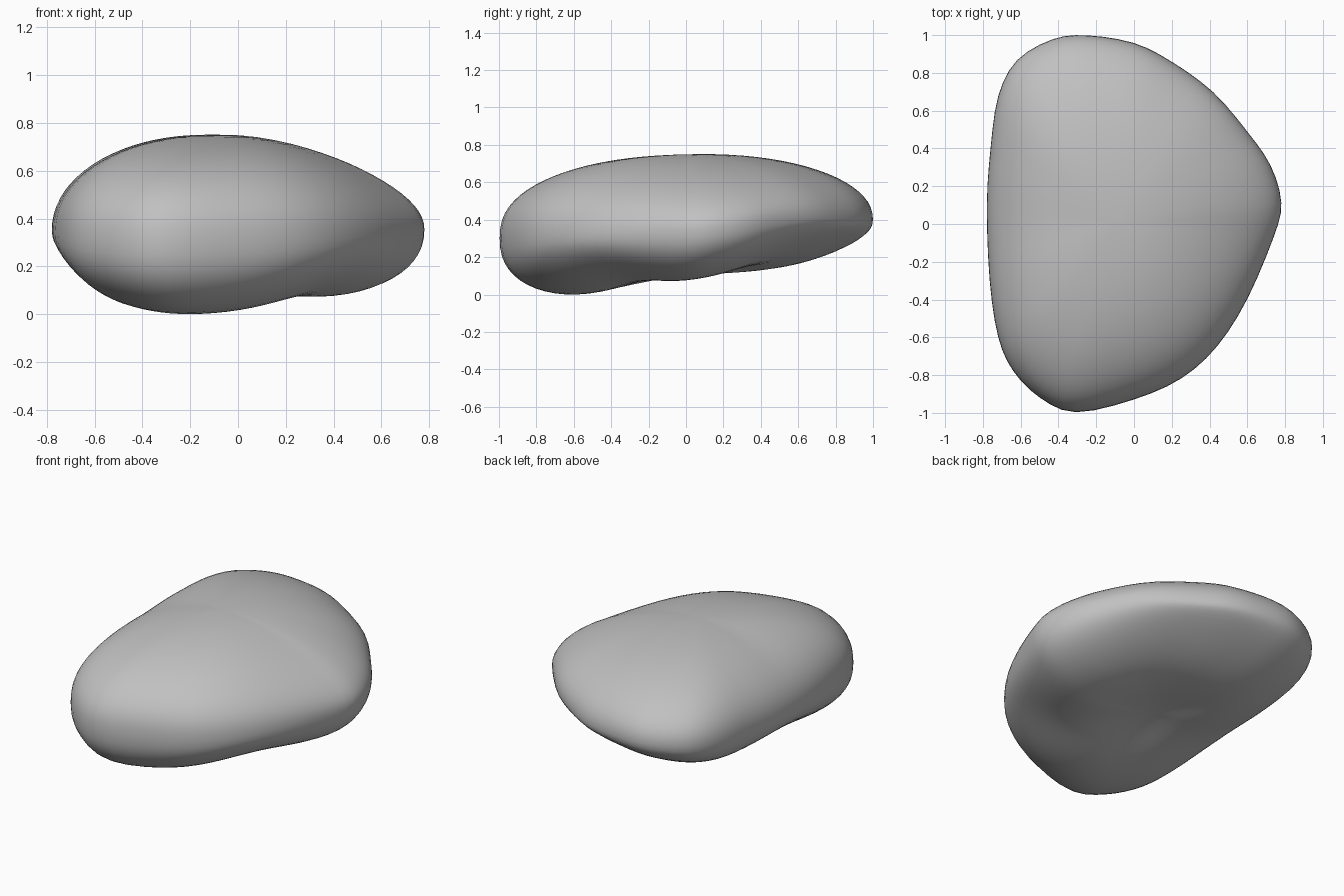
import bpy, bmesh, math
from mathutils import Vector

old = bpy.data.objects.get("Cube")
if old:
    bpy.data.objects.remove(old, do_unlink=True)

# Plan outline of the stone, counter-clockwise from the pointed side
OUTLINE = [(.782, .11), (.725, .31), (.6, .49), (.42, .7), (.2, .86), (0, .96),
           (-.25, 1), (-.43, .98), (-.62, .87), (-.72, .68), (-.76, .4),
           (-.78, .1), (-.765, -.3), (-.72, -.6), (-.64, -.78), (-.5, -.92),
           (-.31, -1), (0, -.93), (.25, -.82), (.44, -.65), (.6, -.4), (.74, -.07)]
CENTRE = Vector((-.1, 0))
STEPS, RINGS = 3, 40


def smooth_loop(points, steps):
    """Closed Catmull-Rom curve through the points."""
    pts = [Vector(p) for p in points]
    n, out = len(pts), []
    for i in range(n):
        a, b, c, d = (pts[(i + k) % n] for k in (-1, 0, 1, 2))
        for s in range(steps):
            t = s / steps
            out.append((2 * b + (c - a) * t + (2 * a - 5 * b + 4 * c - d) * t ** 2
                        + (3 * b - a - 3 * c + d) * t ** 3) / 2)
    return out


def stone_point(edge, lat):
    """Point on the stone at a latitude below an outline point."""
    rho = math.cos(lat)
    p = CENTRE + (edge - CENTRE) * rho
    ang = math.atan2(edge.y, edge.x - CENTRE.x)
    side = math.sin(ang)
    # widest level, lifted over the hollow at the back of the pointed side
    rim = .365 + .05 * edge.y + .035 * math.exp(-((ang - .75) / .35) ** 2)
    if lat >= 0:
        # domed top with a fuller shoulder at the front
        pole = .765 - .13 * max(p.x, 0) ** 1.5 + .02 * p.y - .03 * (p.y - .1) ** 2
        power = 2 + (.2 * side if side > 0 else -.5 * side)
    else:
        # underside resting on three rounded feet with hollows between
        lobes = (1 - math.cos(3 * (ang + .3 * min(side, 0) - math.radians(5)))) / 2
        pole = .03 + .14 * p.y + .12 * math.exp(-(rho / .45) ** 2) + .14 * lobes * rho ** 2
        power = 2.4
    rise = (1 - rho ** power) ** (1 / power)
    return Vector((p.x, p.y, rim + (pole - rim) * rise))


# Stone body: rings of latitude closed by a pole at each end
bm = bmesh.new()
loop = smooth_loop(OUTLINE, STEPS)
count = len(loop)
lats = [math.pi * (k / RINGS - .5) for k in range(1, RINGS)]
rings = [[bm.verts.new(stone_point(e, lat)) for e in loop] for lat in lats]
bottom = bm.verts.new(stone_point(loop[0], -math.pi / 2))
top = bm.verts.new(stone_point(loop[0], math.pi / 2))
for i in range(count):
    j = (i + 1) % count
    for lo, hi in zip(rings, rings[1:]):
        bm.faces.new((lo[i], lo[j], hi[j], hi[i]))
    bm.faces.new((bottom, rings[0][j], rings[0][i]))
    bm.faces.new((top, rings[-1][i], rings[-1][j]))
bmesh.ops.smooth_vert(bm, verts=bm.verts, factor=.5, use_axis_x=True,
                      use_axis_y=True, use_axis_z=True)
# Settle on the ground
low = min(v.co.z for v in bm.verts)
bmesh.ops.translate(bm, verts=bm.verts, vec=(0, 0, -low))
bmesh.ops.recalc_face_normals(bm, faces=bm.faces)
for f in bm.faces:
    f.smooth = True
mesh = bpy.data.meshes.new("stone")
bm.to_mesh(mesh)
bm.free()
stone = bpy.data.objects.new("stone", mesh)
bpy.context.collection.objects.link(stone)

# Plain grey stone colour
grey = bpy.data.materials.new("stone grey")
grey.use_nodes = True
colour = (.53, .53, .53, 1)
grey.diffuse_color = colour
grey.node_tree.nodes["Principled BSDF"].inputs["Base Color"].default_value = colour
mesh.materials.append(grey)
